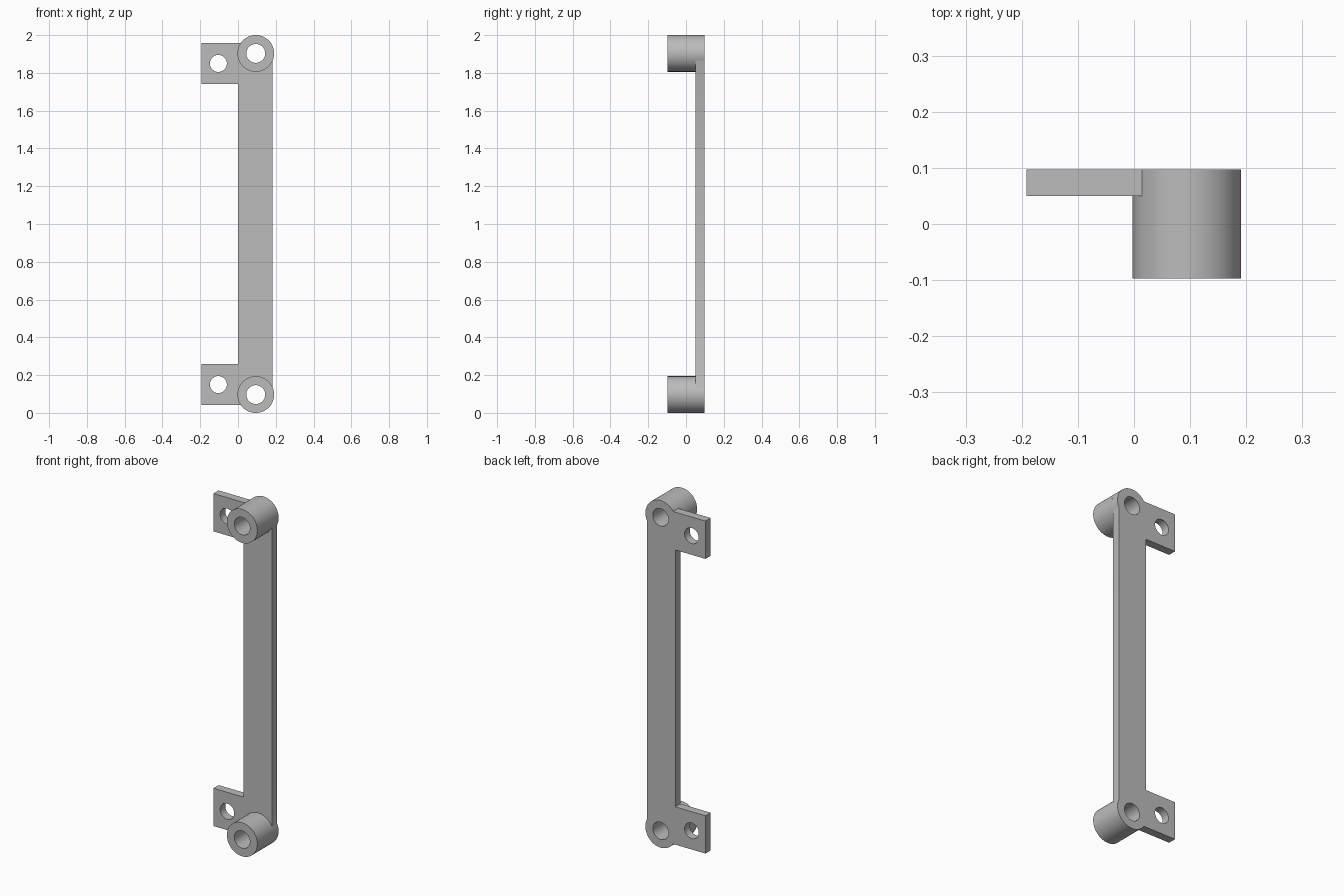
import bpy, bmesh
from math import pi, asin, acos, cos, sin, radians
from mathutils import Vector

cube = bpy.data.objects.get("Cube")
if cube:
    bpy.data.objects.remove(cube, do_unlink=True)

# Main sizes
HEIGHT = 2.0
BOSS_X, BOSS_R, BORE_R = 0.094, 0.097, 0.05
TAB_LEFT, TAB_LOW, TAB_HIGH = -0.192, 0.042, 0.26
TAB_HOLE = (-0.104, 0.15, 0.045)
BAR_LEFT, BAR_RIGHT = 0.0, 0.182
FRONT, PLATE_FRONT, BACK = -0.097, 0.05, 0.097
SEGMENTS = 64

grey = bpy.data.materials.new("grey")
grey.use_nodes = True
COLOUR = (0.5, 0.5, 0.5, 1)
grey.diffuse_color = COLOUR
grey.node_tree.nodes["Principled BSDF"].inputs["Base Color"].default_value = COLOUR


def arc(x, z, r, start, end, steps):
    return [(x + r * cos(start + (end - start) * i / steps),
             z + r * sin(start + (end - start) * i / steps)) for i in range(steps + 1)]


def circle(x, z, r):
    return arc(x, z, r, 0, 2 * pi, SEGMENTS)[:-1]


def flip(points):
    return [(x, HEIGHT - z) for x, z in reversed(points)]


def finish(obj):
    obj.data.materials.clear()
    obj.data.materials.append(grey)
    bpy.ops.object.select_all(action='DESELECT')
    obj.select_set(True)
    bpy.context.view_layer.objects.active = obj
    bpy.ops.object.shade_smooth_by_angle(angle=radians(30))


# Flat back plate: bar, two tabs and rounded ends, pierced by four holes
lower = [(BAR_LEFT, TAB_HIGH), (TAB_LEFT, TAB_HIGH), (TAB_LEFT, TAB_LOW)]
lower += arc(BOSS_X, BOSS_R, BOSS_R, pi + asin((BOSS_R - TAB_LOW) / BOSS_R),
             2 * pi + acos((BAR_RIGHT - BOSS_X) / BOSS_R), 40)
holes = [circle(BOSS_X, BOSS_R, BORE_R), circle(*TAB_HOLE)]
outlines = [lower + flip(lower)] + holes + [flip(h) for h in holes]

curve = bpy.data.curves.new("plate_outline", 'CURVE')
curve.dimensions = '2D'
curve.fill_mode = 'BOTH'
curve.extrude = (BACK - PLATE_FRONT) / 2
for points in outlines:
    spline = curve.splines.new('POLY')
    spline.points.add(len(points) - 1)
    for p, (x, z) in zip(spline.points, points):
        p.co = (x, z, 0, 1)
    spline.use_cyclic_u = True
plate = bpy.data.objects.new("back_plate", curve)
plate.rotation_euler.x = pi / 2
plate.location.y = (BACK + PLATE_FRONT) / 2
bpy.context.collection.objects.link(plate)
bpy.ops.object.select_all(action='DESELECT')
plate.select_set(True)
bpy.context.view_layer.objects.active = plate
bpy.ops.object.convert(target='MESH')
bm = bmesh.new()
bm.from_mesh(plate.data)
bmesh.ops.remove_doubles(bm, verts=bm.verts, dist=1e-5)
bmesh.ops.recalc_face_normals(bm, faces=bm.faces)
bm.to_mesh(plate.data)
bm.free()
finish(plate)


# Hollow bosses standing forward from the plate, turned from one profile
def boss(name, z):
    bm = bmesh.new()
    profile = [(BORE_R, PLATE_FRONT), (BORE_R, FRONT), (BOSS_R, FRONT), (BOSS_R, PLATE_FRONT)]
    verts = [bm.verts.new((r, y, 0)) for r, y in profile]
    edges = [bm.edges.new(pair) for pair in zip(verts, verts[1:])]
    bmesh.ops.spin(bm, geom=verts + edges, cent=(0, 0, 0), axis=(0, 1, 0),
                   angle=2 * pi, steps=SEGMENTS)
    bmesh.ops.remove_doubles(bm, verts=bm.verts, dist=1e-5)
    bmesh.ops.recalc_face_normals(bm, faces=bm.faces)
    # Turn the open tube right side out: its front ring must face forward
    ring = next(f for f in bm.faces if abs(f.normal.y) > 0.9)
    if ring.normal.dot(Vector((0, -1, 0))) < 0:
        bmesh.ops.reverse_faces(bm, faces=bm.faces)
    mesh = bpy.data.meshes.new(name)
    bm.to_mesh(mesh)
    bm.free()
    obj = bpy.data.objects.new(name, mesh)
    obj.location = (BOSS_X, 0, z)
    bpy.context.collection.objects.link(obj)
    finish(obj)


boss("lower_boss", BOSS_R)
boss("upper_boss", HEIGHT - BOSS_R)
